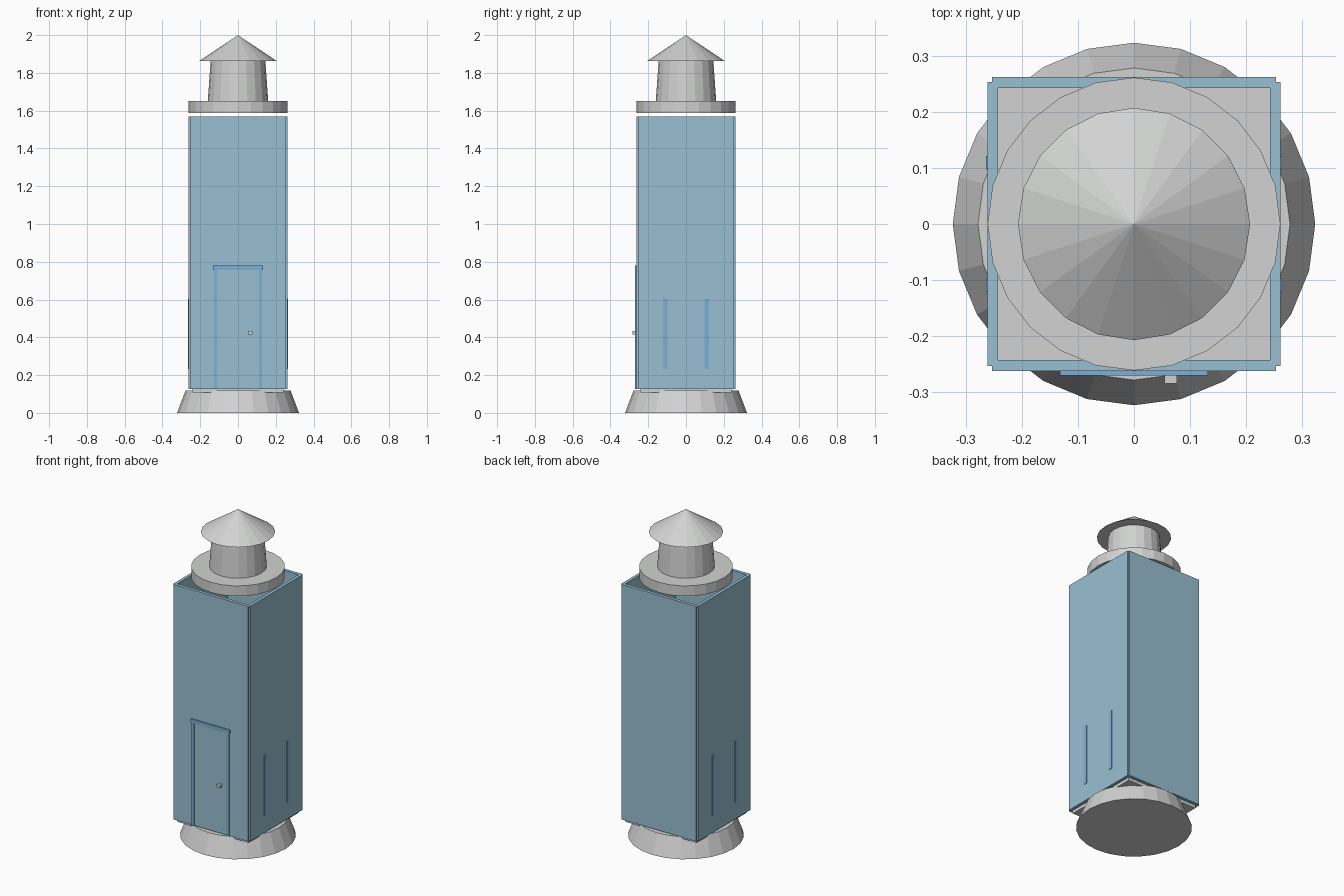
import bpy

cube = bpy.data.objects.get("Cube")
if cube:
    bpy.data.objects.remove(cube, do_unlink=True)


def material(name, rgb):
    mat = bpy.data.materials.new(name)
    mat.use_nodes = True
    color = (*rgb, 1)
    mat.diffuse_color = color
    mat.node_tree.nodes["Principled BSDF"].inputs["Base Color"].default_value = color
    return mat


GREY = material("pale_grey", (0.64, 0.65, 0.64))
WALL = material("soft_blue", (0.32, 0.53, 0.65))
TRIM = material("trim_blue", (0.21, 0.43, 0.66))


def finish(obj, name, mat):
    obj.name = name
    obj.data.materials.append(mat)
    return obj


def box(name, mat, x, y, z):
    """Box spanning the given (low, high) ranges."""
    spans = (x, y, z)
    bpy.ops.mesh.primitive_cube_add(size=1, location=[(a + b) / 2 for a, b in spans])
    obj = bpy.context.object
    obj.scale = [b - a for a, b in spans]
    bpy.ops.object.transform_apply(location=False, rotation=False, scale=True)
    return finish(obj, name, mat)


def frustum(name, sides, r_low, r_high, low, high):
    bpy.ops.mesh.primitive_cone_add(vertices=sides, radius1=r_low, radius2=r_high,
                                    depth=high - low, location=(0, 0, (low + high) / 2))
    return finish(bpy.context.object, name, GREY)


# Round parts
frustum("foundation", 24, 0.323, 0.278, 0, 0.118)
frustum("gallery", 24, 0.261, 0.261, 1.587, 1.65)
frustum("lantern_room", 20, 0.16, 0.145, 1.65, 1.862)
frustum("roof", 20, 0.207, 0, 1.862, 2.0)

# Open square shaft made of four panels around a floor
box("floor", GREY, (-0.242, 0.242), (-0.242, 0.242), (0.108, 0.127))
height = (0.127, 1.57)
for side, sign in (("left", 1), ("right", -1)):
    span = sorted((sign * 0.242, sign * 0.261))
    box(f"{side}_wall", WALL, span, (-0.253, 0.253), height)
for side, sign in (("back", 1), ("front", -1)):
    span = sorted((sign * 0.242, sign * 0.262))
    box(f"{side}_wall", WALL, (-0.253, 0.253), span, height)

# Door with its frame and knob
box("door", WALL, (-0.111, 0.111), (-0.264, -0.255), (0.13, 0.757))
box("door_lintel", TRIM, (-0.132, 0.132), (-0.27, -0.258), (0.757, 0.78))
for side, sign in (("left", 1), ("right", -1)):
    span = sorted((sign * 0.111, sign * 0.126))
    box(f"{side}_door_post", TRIM, span, (-0.269, -0.258), (0.127, 0.757))
box("door_knob", GREY, (0.054, 0.077), (-0.284, -0.262), (0.415, 0.434))

# Window posts on both sides
for side, sign in (("left", 1), ("right", -1)):
    depth = sorted((sign * 0.257, sign * 0.264))
    for place, y in (("front", -0.109), ("back", 0.109)):
        box(f"{side}_window_{place}_post", TRIM, depth, (y - 0.012, y + 0.012), (0.232, 0.605))
